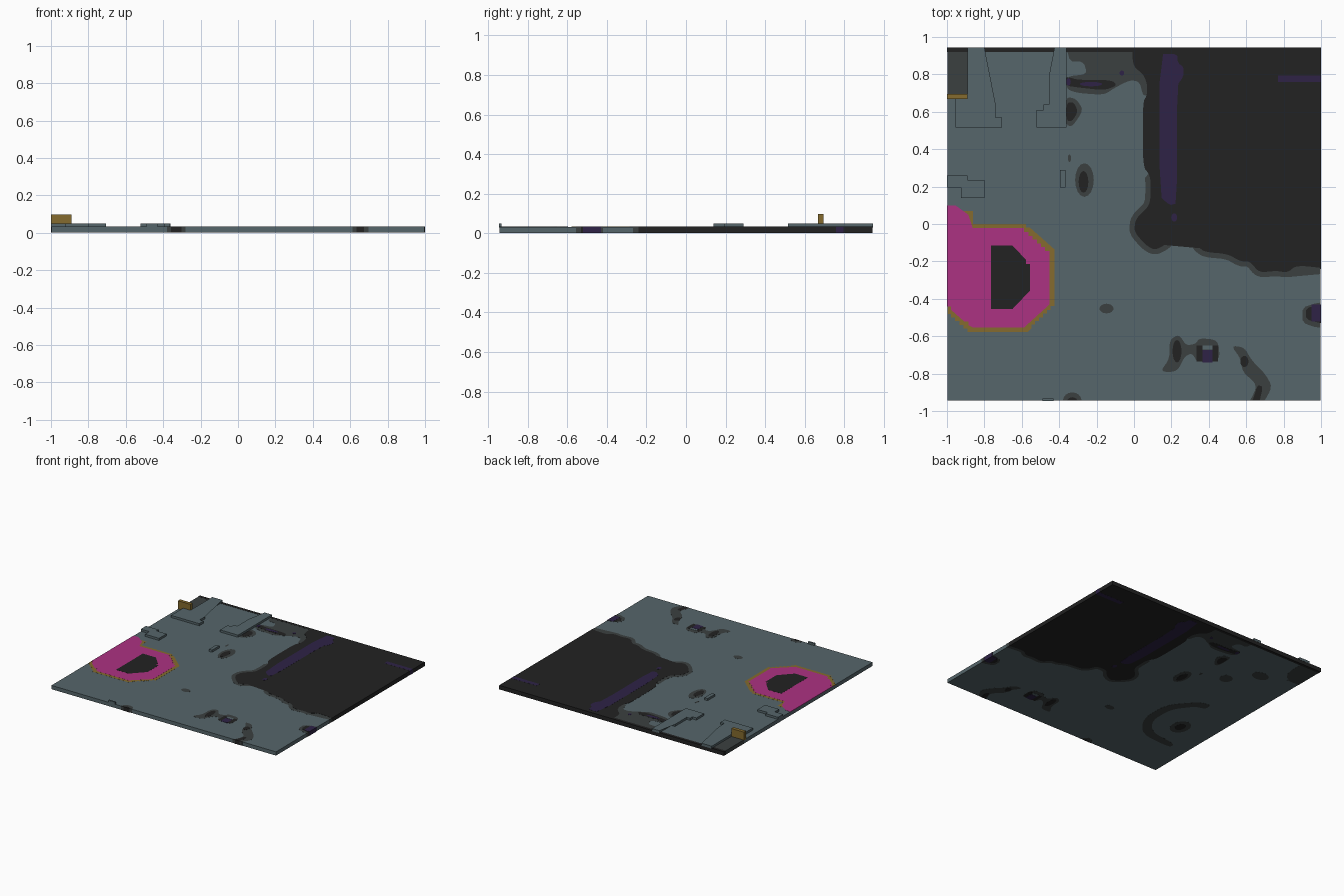
import bpy, bmesh, math
from mathutils import Vector

old = bpy.data.objects.get("Cube")
if old:
    bpy.data.objects.remove(old, do_unlink=True)


def material(name, rgb):
    lin = [((c / 255 + 0.055) / 1.055) ** 2.4 for c in rgb] + [1]
    m = bpy.data.materials.new(name)
    m.use_nodes = True
    m.diffuse_color = lin
    m.node_tree.nodes["Principled BSDF"].inputs["Base Color"].default_value = lin
    return m


SLATE = material("slate", (86, 102, 107))
GREY = material("dark_grey", (59, 64, 64))
BLACK = material("black", (34, 34, 34))
PURPLE = material("deep_purple", (46, 34, 70))
PINK = material("magenta", (172, 50, 130))
OCHRE = material("ochre", (133, 107, 46))
STEP = 0.0006   # each paint layer stands this far outside the one below


def prisms(name, outlines, mat, z0, z1):
    """Upright prisms on flat outlines, all in one object."""
    bm = bmesh.new()
    for pts in outlines:
        if sum(a[0] * b[1] - b[0] * a[1] for a, b in zip(pts, pts[1:] + pts[:1])) < 0:
            pts = pts[::-1]
        low = [bm.verts.new((x, y, z0)) for x, y in pts]
        high = [bm.verts.new((x, y, z1)) for x, y in pts]
        n = len(pts)
        caps = [bm.faces.new(low[::-1]), bm.faces.new(high)]
        for i in range(n):
            j = (i + 1) % n
            bm.faces.new((low[i], low[j], high[j], high[i]))
        bmesh.ops.triangulate(bm, faces=caps)
    me = bpy.data.meshes.new(name)
    bm.to_mesh(me)
    bm.free()
    me.materials.append(mat)
    ob = bpy.data.objects.new(name, me)
    bpy.context.collection.objects.link(ob)
    return ob


def rect(x0, x1, y0, y1):
    return [(x0, y0), (x1, y0), (x1, y1), (x0, y1)]


def smooth(pts, times=2):
    """Corner cutting for soft outlines."""
    for _ in range(times):
        out = []
        for a, b in zip(pts, pts[1:] + pts[:1]):
            out += [(a[0] * .8 + b[0] * .2, a[1] * .8 + b[1] * .2),
                    (a[0] * .2 + b[0] * .8, a[1] * .2 + b[1] * .8)]
        pts = out
    return pts


def oval(cx, cy, rx, ry):
    return [(cx + rx * math.cos(i * math.pi / 8), cy + ry * math.sin(i * math.pi / 8)) for i in range(16)]


def outset(pts, d):
    """Grow a counter-clockwise outline by d."""
    out = []
    for a, p, b in zip(pts[-1:] + pts[:-1], pts, pts[1:] + pts[:1]):
        t = (Vector(b) - Vector(a)).normalized()
        out.append((p[0] + t.y * d, p[1] - t.x * d))
    return out


def clamp(pts, layer):
    """Keep an outline on the slab and drop repeated points."""
    ex, ey = 0.9976 + STEP * layer, 0.9426 + STEP * layer
    out = []
    for x, y in pts:
        p = (max(-ex, min(ex, x)), max(-ey, min(ey, y)))
        if not out or (Vector(p) - Vector(out[-1])).length > 1e-5:
            out.append(p)
    if (Vector(out[0]) - Vector(out[-1])).length < 1e-5:
        out.pop()
    return out


def paint(name, outlines, mat, layer, side="both"):
    z0 = 0.02 if side == "top" else 0.0024 - STEP * layer
    z1 = 0.02 if side == "bottom" else 0.0326 + STEP * layer
    if side == "top":
        z0 = 0.03
    return prisms(name, [clamp(o, layer) for o in outlines], mat, z0, z1)


def stairs(a, b, n, x_first=True):
    """Stepped line from a to b."""
    pts = [a]
    for i in range(n):
        x0, y0 = pts[-1]
        x1, y1 = (a[k] + (b[k] - a[k]) * (i + 1) / n for k in (0, 1))
        pts += [(x1, y0) if x_first else (x0, y1), (x1, y1)]
    return pts


# Ground slab
paint("ground_slab", [rect(-2, 2, -2, 2)], SLATE, 0)

# Large black ground with its soft grey border
coast = [(.085, .26), (.09, .2), (.085, .1), (.01, .03), (0, -.04), (.06, -.11), (.11, -.14),
         (.17, -.11), (.22, -.05), (.31, -.05), (.34, -.12), (.38, -.15), (.5, -.16), (.57, -.2),
         (.62, -.2), (.67, -.26), (.76, -.25), (.82, -.26), (.87, -.22), (1.05, -.24)]
black_ground = coast + [(1.5, -.24), (1.5, 1.5), (-.01, 1.5), (-.01, .9), (0, .84), (.05, .8),
                        (.07, .75), (.07, .69), (.047, .65), (.047, .31)]
border = outset(smooth(coast + [(1.5, -.24), (1.5, .26), (.3, .26)]), .028)
paint("black_ground", [smooth(black_ground), rect(-2, 2, .92, 2)], BLACK, 2)

# Grey stains
trail = [(.52, -.65), (.59, -.66), (.63, -.73), (.7, -.8), (.74, -.87), (.69, -.96), (.69, -1.2),
         (.61, -1.2), (.62, -.95), (.66, -.86), (.58, -.79), (.57, -.72)]
shore = [(-.36, 1.2), (.1, 1.2), (.1, .7), (.05, .68), (.03, .76), (-.02, .77), (-.1, .73), (-.16, .69),
         (-.3, .7), (-.36, .72), (-.36, .79), (-.25, .8), (-.27, .87), (-.36, .87)]
twin = [(.19, -.62), (.24, -.59), (.28, -.65), (.33, -.64), (.35, -.61), (.45, -.62), (.46, -.73),
        (.34, -.74), (.31, -.69), (.27, -.71), (.23, -.79), (.14, -.79), (.19, -.72)]
paint("grey_stains", [
    border, smooth(trail), smooth(shore), smooth(twin),
    smooth([(-.365, .68), (-.31, .67), (-.27, .61), (-.33, .52), (-.365, .53)]),
    oval(-.265, .235, .05, .09), oval(-.345, .352, .009, .02), oval(-.147, -.452, .038, .026),
    oval(-.33, -.945, .05, .045), smooth(rect(.9, 1.3, -.555, -.42)),
    rect(-1, -.89, .69, .93)], GREY, 1)

# Black stain centres
paint("black_stains", [
    smooth([(-.365, .79), (-.3, .77), (-.12, .77), (-.09, .74), (-.16, .715), (-.3, .73), (-.365, .74)]),
    smooth([(-.36, .65), (-.32, .65), (-.3, .6), (-.33, .55), (-.36, .55)]),
    oval(-.27, .225, .026, .058), oval(-.33, -.948, .028, .022), oval(.23, -.68, .024, .06),
    oval(.59, -.735, .022, .03), smooth([(.66, -.86), (.69, -.87), (.67, -.95), (.665, -1.2), (.63, -1.2), (.64, -.93)]),
    rect(.335, .365, -.735, -.65), rect(.42, .45, -.735, -.65),
    smooth(rect(.92, 1.3, -.53, -.43))], BLACK, 2)

# Purple streaks
streak = [(.137, .91), (.23, .91), (.235, .86), (.265, .84), (.265, .79), (.23, .74),
          (.23, .11), (.19, .1), (.137, .15)]
paint("purple_streaks", [
    smooth(streak, 1), rect(.77, 1.2, .758, .795), rect(.365, .42, -.74, -.675),
    rect(.95, 1.2, -.52, -.43), oval(.215, .035, .016, .022), oval(-.23, .748, .06, .012),
    oval(-.065, .807, .013, .013), oval(-.35, .76, .012, .02)], PURPLE, 3)
paint("slate_window", [rect(.365, .42, -.672, -.65)], SLATE, 3)

# Stepped magenta pool with its ochre rim
rim = (stairs((-.6, 0), (-.425, -.155), 8) + stairs((-.425, -.42), (-.59, -.578), 8, False)
       + stairs((-.89, -.578), (-1, -.48), 5, False)
       + [(-1, .07), (-.862, .07), (-.862, 0)])
pool = (stairs((-.61, -.022), (-.452, -.165), 7) + stairs((-.452, -.41), (-.61, -.553), 7, False)
        + [(-.862, -.553), (-.862, -.37), (-.886, -.37), (-.886, -.54)]
        + stairs((-.886, -.54), (-1, -.44), 5, False)
        + [(-1, .1), (-.955, .1), (-.955, .05), (-.886, .05), (-.886, -.18), (-.955, -.18),
           (-.955, -.205), (-.862, -.205), (-.862, -.022)])
core = (stairs((-.65, -.115), (-.555, -.215), 4, False) + stairs((-.555, -.355), (-.65, -.455), 4)
        + [(-.765, -.455), (-.765, -.115)])
paint("pool_rim", [rim], OCHRE, 1, "top")
paint("pool", [pool], PINK, 2, "top")
paint("pool_core", [core], BLACK, 3, "top")

# Underside stains
arc = [(-.7, .05), (-.6, .03), (-.44, -.16), (-.44, -.42), (-.58, -.6), (-.86, -.62),
       (-.86, -.56), (-.62, -.53), (-.51, -.4), (-.51, -.19), (-.62, -.04), (-.7, -.02)]
paint("underside_stains", [smooth(arc), oval(-.73, -.34, .07, .09), oval(-.53, .42, .05, .05),
                           oval(-.7, .61, .07, .05), smooth(rect(-1.1, -.82, .7, 1.1))],
      GREY, 1, "bottom")
paint("underside_stain_core", [oval(-.73, -.34, .035, .05)], BLACK, 2, "bottom")

# Raised slate ledges
ledge_a = [(-.89, .945), (-.8, .945), (-.8, .64), (-.74, .64), (-.74, .57), (-.705, .57),
           (-.705, .515), (-.955, .515), (-.955, .67), (-.89, .67)]
ledge_b = [(-.425, .945), (-.36, .945), (-.36, .515), (-.52, .515), (-.52, .61), (-.485, .61),
           (-.485, .64), (-.455, .64), (-.455, .79), (-.425, .79)]
ledge_c = [(-1, .26), (-.89, .26), (-.89, .235), (-.8, .235), (-.8, .14), (-.925, .14),
           (-.925, .195), (-1, .195)]
prisms("raised_ledges", [ledge_a, ledge_b, ledge_c, rect(-.395, -.367, .195, .29),
                         rect(-.49, -.43, -.945, -.932)], SLATE, .03, .05)

# Ochre wall block
prisms("wall_block", [rect(-1, -.89, .667, .695)], OCHRE, .03, .097)
